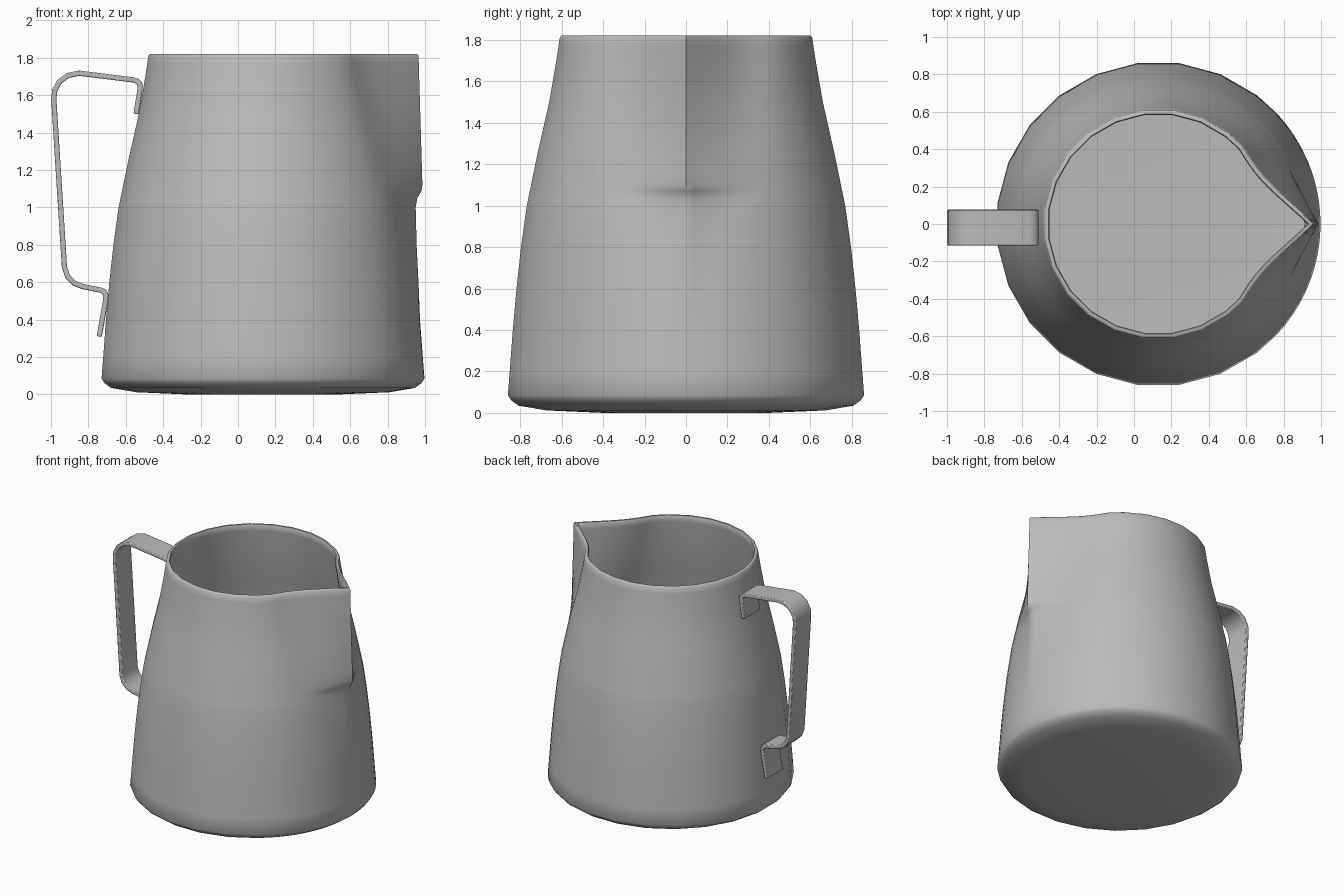
import bpy, bmesh, math
from mathutils import Vector

if "Cube" in bpy.data.objects:
    bpy.data.objects.remove(bpy.data.objects["Cube"])

steel = bpy.data.materials.new("brushed_steel_grey")
steel.diffuse_color = (0.5, 0.5, 0.5, 1)
steel.use_nodes = True
steel.node_tree.nodes["Principled BSDF"].inputs["Base Color"].default_value = steel.diffuse_color

CX = 0.13      # body axis offset
WALL = 0.027

# height -> wall radius, and height -> reach of the spout ridge
RADIUS = [(0, .867), (.085, .867), (.2, .858), (.4, .843), (.6, .825), (.8, .803),
          (1.0, .775), (1.25, .723), (1.5, .666), (1.7, .631), (1.82, .613)]
REACH = [(0, 0), (.4, .843), (.6, .835), (.8, .825), (1.0, .82), (1.05, .828),
         (1.085, .850), (1.12, .856), (1.82, .835)]


def lerp(table, z):
    for (a, u), (b, v) in zip(table, table[1:]):
        if z <= b:
            return u + (v - u) * (z - a) / (b - a)
    return table[-1][1]


def wall_point(theta, z, off=0.0):
    """Round wall, with a V spout made of tangents meeting at the ridge."""
    r = lerp(RADIUS, z) - off
    reach = max(lerp(REACH, z) - off * 1.35, r)
    alpha = math.acos(r / reach)
    rad, t = r, abs(theta)
    if t < alpha:
        rad = r / math.cos(alpha - t)
        hollow = max(0, (z - 1.12) / 0.7) * 0.028
        rad -= hollow * math.sin(math.pi * t / alpha)
    return Vector((CX + rad * math.cos(theta), rad * math.sin(theta), z))


def finish(bm, name, angle):
    bmesh.ops.recalc_face_normals(bm, faces=bm.faces)
    me = bpy.data.meshes.new(name)
    bm.to_mesh(me)
    bm.free()
    ob = bpy.data.objects.new(name, me)
    bpy.context.collection.objects.link(ob)
    me.materials.append(steel)
    bpy.ops.object.select_all(action='DESELECT')
    ob.select_set(True)
    bpy.context.view_layer.objects.active = ob
    bpy.ops.object.shade_smooth_by_angle(angle=math.radians(angle))
    return ob


# Jug body: outer shell, rim, inner shell and floor as stacked rings
half = [2.5, 5, 8, 11, 15, 19, 23, 28, 33, 38, 43] + [52.5 + 15 * i for i in range(9)]
angles = [math.radians(a) for a in [0] + half + [-a for a in reversed(half)]]


def disc_ring(r, z):
    return [Vector((CX + r * math.cos(a), r * math.sin(a), z)) for a in angles]


levels = [.085, .2, .4, .6, .8, .92, 1.0, 1.03, 1.05, 1.07, 1.085, 1.1, 1.12,
          1.18, 1.25, 1.37, 1.5, 1.6, 1.7, 1.77, 1.813]
rings = [disc_ring(.4, 0), disc_ring(.68, .012), disc_ring(.815, .035), disc_ring(.85, .06)]
rings += [[wall_point(a, z) for a in angles] for z in levels]
for off in (.006, WALL - .006):
    rings.append([wall_point(a, 1.82, off) for a in angles])
rings += [[wall_point(a, z, WALL) for a in angles] for z in reversed(levels)]
rings += [disc_ring(.79, .055), disc_ring(.6, .045)]

bm = bmesh.new()
vr = [[bm.verts.new(p) for p in ring] for ring in rings]
n = len(angles)
for lo, hi in zip(vr, vr[1:]):
    for i in range(n):
        j = (i + 1) % n
        bm.faces.new((lo[i], lo[j], hi[j], hi[i]))
bm.faces.new(vr[0])
bm.faces.new(vr[-1])
finish(bm, "jug_body", 50)

# Handle: flat strip bent along a path in the xz plane
path = [(-.742, .31), (-.708, .50), (-.706, .53), (-.716, .55), (-.735, .558), (-.83, .577),
        (-.875, .595), (-.91, .63), (-.928, .68), (-.985, 1.58), (-.980, 1.625),
        (-.955, 1.672), (-.91, 1.705), (-.85, 1.718), (-.56, 1.682), (-.538, 1.675),
        (-.525, 1.66), (-.524, 1.63), (-.545, 1.50)]
pts = [Vector(p) for p in path]
THICK, Y0, Y1 = .028, -.115, .077
bm = bmesh.new()
secs = []
for i, p in enumerate(pts):
    d1 = (p - pts[i - 1]).normalized() if i else (pts[1] - p).normalized()
    d2 = (pts[i + 1] - p).normalized() if i < len(pts) - 1 else d1
    t = (d1 + d2).normalized()
    nrm = Vector((-t.y, t.x)) * (THICK / 2) / max(t.dot(d1), .5)
    a, b = p + nrm, p - nrm
    secs.append([bm.verts.new((q.x, y, q.y)) for q, y in ((a, Y0), (a, Y1), (b, Y1), (b, Y0))])
for s, e in zip(secs, secs[1:]):
    for i in range(4):
        j = (i + 1) % 4
        bm.faces.new((s[i], s[j], e[j], e[i]))
bm.faces.new(secs[0])
bm.faces.new(secs[-1])
handle = finish(bm, "handle", 40)
bev = handle.modifiers.new("soft_edges", 'BEVEL')
bev.width = .006
bev.segments = 2
bev.limit_method = 'ANGLE'
bev.angle_limit = math.radians(60)
